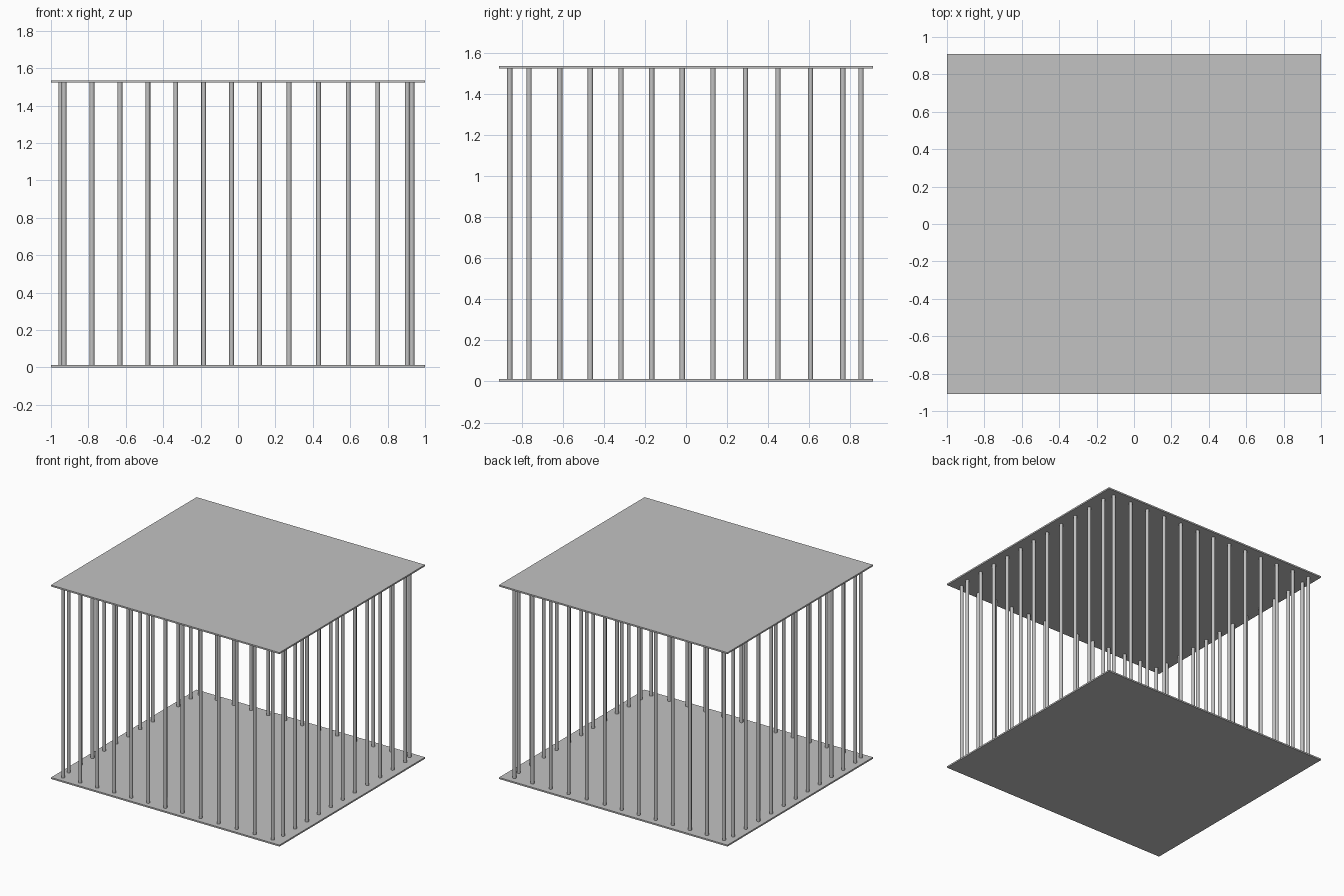
import bpy

cube = bpy.data.objects.get("Cube")
if cube:
    bpy.data.objects.remove(cube, do_unlink=True)

WIDTH, DEPTH, HEIGHT = 2.0, 1.82, 1.535
PLATE = 0.012
BAR_RADIUS = 0.013
NEAR_GAP, FAR_GAP = 0.1493, 0.158

grey = bpy.data.materials.new("plain grey")
grey.use_nodes = True
grey.diffuse_color = (0.54, 0.54, 0.54, 1)
grey.node_tree.nodes["Principled BSDF"].inputs["Base Color"].default_value = grey.diffuse_color


def add_plate(name, z):
    bpy.ops.mesh.primitive_cube_add(size=1, location=(0, 0, z))
    plate = bpy.context.object
    plate.name = name
    plate.scale = (WIDTH, DEPTH, PLATE)
    bpy.ops.object.transform_apply(location=False, rotation=False, scale=True)
    plate.data.materials.append(grey)


def spaced(start, near_count, far_count):
    """Row positions: closer spacing first, then slightly wider spacing."""
    row = [start + i * NEAR_GAP for i in range(near_count + 1)]
    return row + [row[-1] + (i + 1) * FAR_GAP for i in range(far_count)]


# Floor and roof plates
add_plate("floor_plate", PLATE / 2)
add_plate("roof_plate", HEIGHT - PLATE / 2)

# One smooth round bar, whose mesh all bars share
bpy.ops.mesh.primitive_cylinder_add(vertices=16, radius=BAR_RADIUS, depth=HEIGHT - PLATE)
pattern = bpy.context.object
bpy.ops.object.shade_smooth_by_angle()
bar_mesh = pattern.data
bar_mesh.name = "bar"
bar_mesh.materials.append(grey)
bpy.data.objects.remove(pattern, do_unlink=True)

# Bars along the four edges
xs = spaced(-0.93, 7, 5)
ys = spaced(-0.764, 6, 4)
rows = {
    "front_bar": [(x, -0.858) for x in xs],
    "back_bar": [(x, 0.852) for x in xs],
    "right_bar": [(-0.948, y) for y in ys],
    "left_bar": [(0.93, y) for y in ys],
}
for name, points in rows.items():
    for i, (x, y) in enumerate(points):
        bar = bpy.data.objects.new(f"{name}_{i + 1}", bar_mesh)
        bar.location = (x, y, HEIGHT / 2)
        bpy.context.collection.objects.link(bar)
